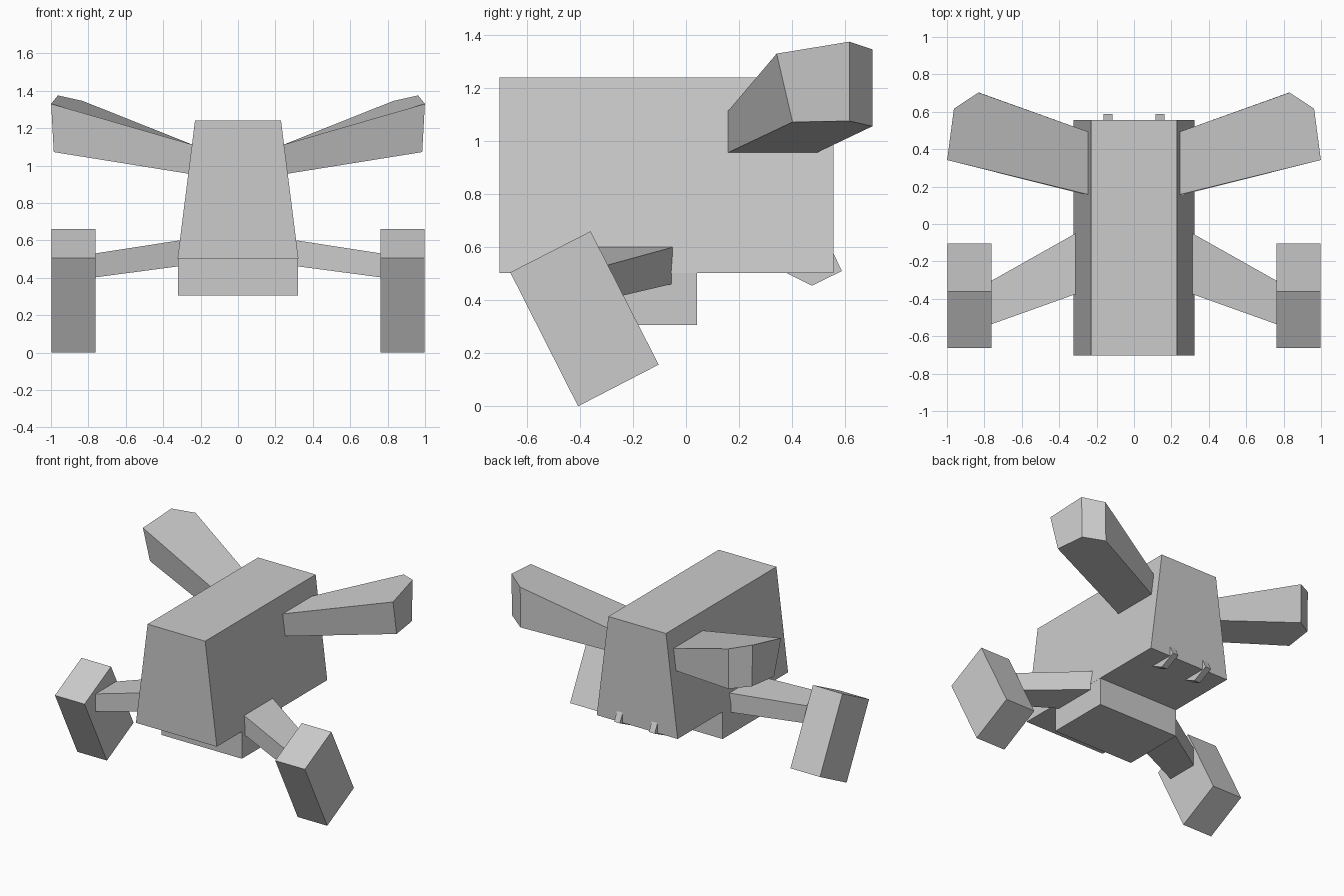
import bpy, bmesh

if "Cube" in bpy.data.objects:
    bpy.data.objects.remove(bpy.data.objects["Cube"])


def loft(name, ring_a, ring_b, mirror=False):
    """Closed solid between two matching rings of points."""
    bm = bmesh.new()
    a = [bm.verts.new(p) for p in ring_a]
    b = [bm.verts.new(p) for p in ring_b]
    n = len(a)
    bm.faces.new(a)
    bm.faces.new(b)
    for i in range(n):
        j = (i + 1) % n
        bm.faces.new((a[i], a[j], b[j], b[i]))
    bmesh.ops.recalc_face_normals(bm, faces=bm.faces)
    me = bpy.data.meshes.new(name)
    bm.to_mesh(me)
    bm.free()
    ob = bpy.data.objects.new(name, me)
    bpy.context.collection.objects.link(ob)
    if mirror:
        ob.modifiers.new("mirror", 'MIRROR').use_mirror_merge = False
    return ob


def side_prism(name, profile, x0, x1, mirror=False):
    """Extrude a (y, z) profile from x0 to x1."""
    return loft(name, [(x0, y, z) for y, z in profile],
                [(x1, y, z) for y, z in profile], mirror)


# tapered body
section = [(-0.323, 0.503), (0.323, 0.503), (0.23, 1.24), (-0.23, 1.24)]
loft("body", [(x, -0.703, z) for x, z in section],
     [(x, 0.557, z) for x, z in section])

# belly block
side_prism("belly", [(-0.415, 0.306), (0.042, 0.306), (0.042, 0.503), (-0.415, 0.503)],
           -0.322, 0.322)

# tilted feet
side_prism("front_foot", [(-0.663, 0.505), (-0.407, 0.0), (-0.103, 0.157), (-0.36, 0.66)],
           0.762, 0.998, True)

# tapered legs joining body and feet
loft("front_leg",
     [(0.312, -0.375, 0.462), (0.312, -0.05, 0.462), (0.312, -0.05, 0.60), (0.312, -0.375, 0.60)],
     [(0.765, -0.537, 0.402), (0.765, -0.305, 0.402), (0.765, -0.305, 0.53), (0.765, -0.537, 0.53)],
     True)

# flared rear arms
loft("rear_arm",
     [(0.263, 0.157, 0.956), (0.985, 0.402, 1.072), (0.958, 0.616, 1.076),
      (0.83, 0.703, 1.056), (0.263, 0.493, 0.956)],
     [(0.244, 0.157, 1.112), (0.999, 0.342, 1.33), (0.963, 0.616, 1.375),
      (0.832, 0.703, 1.346), (0.244, 0.493, 1.112)],
     True)

# small pegs under the back edge
side_prism("rear_peg", [(0.34, 0.522), (0.475, 0.455), (0.588, 0.51), (0.55, 0.59)],
           0.116, 0.162, True)
